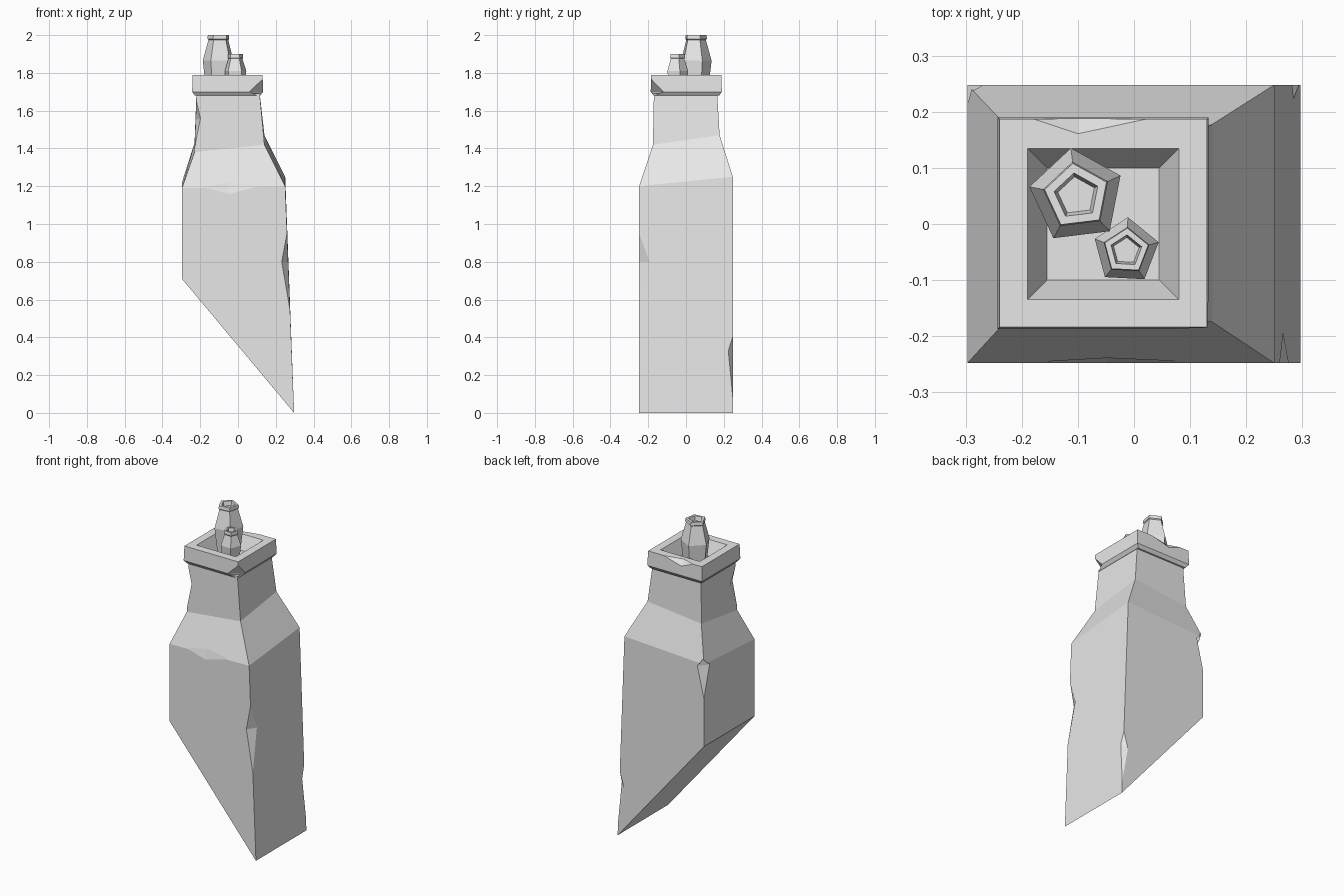
import bpy, bmesh
from math import cos, sin, radians
from mathutils import Vector

cube = bpy.data.objects.get("Cube")
if cube:
    bpy.data.objects.remove(cube, do_unlink=True)

stone = bpy.data.materials.new("stone grey")
stone.use_nodes = True
stone.diffuse_color = (0.8, 0.8, 0.8, 1)
stone.node_tree.nodes["Principled BSDF"].inputs["Base Color"].default_value = (0.8, 0.8, 0.8, 1)


def finish(name, bm):
    """Turn a bmesh into a flat-shaded object."""
    bmesh.ops.recalc_face_normals(bm, faces=bm.faces)
    mesh = bpy.data.meshes.new(name)
    bm.to_mesh(mesh)
    bm.free()
    mesh.materials.append(stone)
    obj = bpy.data.objects.new(name, mesh)
    bpy.context.collection.objects.link(obj)
    return obj


def loft(name, rings):
    """Skin a stack of equal-length rings and close both ends."""
    bm = bmesh.new()
    loops = [[bm.verts.new(p) for p in ring] for ring in rings]
    for low, high in zip(loops, loops[1:]):
        n = len(low)
        for i in range(n):
            j = (i + 1) % n
            bm.faces.new((low[i], low[j], high[j], high[i]))
    bm.faces.new(loops[0][::-1])
    bm.faces.new(loops[-1])
    return finish(name, bm)


def rect(x0, x1, y0, y1, heights):
    """Four corners: front -x, front +x, back +x, back -x."""
    corners = ((x0, y0), (x1, y0), (x1, y1), (x0, y1))
    return [(x, y, z) for (x, y), z in zip(corners, heights)]


def chip(obj, *points):
    """Knock a sharp-edged flake off an object."""
    bm = bmesh.new()
    for p in points:
        bm.verts.new(p)
    bmesh.ops.convex_hull(bm, input=bm.verts)
    cutter = finish("chip_cutter", bm)
    cutter.hide_render = True
    mod = obj.modifiers.new("chip", "BOOLEAN")
    mod.operation = "DIFFERENCE"
    mod.solver = "EXACT"
    mod.object = cutter
    bpy.context.view_layer.objects.active = obj
    bpy.ops.object.modifier_apply(modifier=mod.name)
    bpy.data.objects.remove(cutter, do_unlink=True)


def pot(name, x, y, radius, base, top, phase):
    """Five-sided chimney pot with a lip and a sunken mouth."""
    lip = 0.68 * radius
    profile = ((0.78 * radius, base), (radius, base + 0.55 * (top - base)),
               (lip * 0.95, top - 0.025), (lip * 1.05, top - 0.02),
               (lip, top), (0.48 * radius, top), (0.4 * radius, top - 0.025))
    angles = [radians(phase + 72 * i) for i in range(5)]
    return loft(name, [[(x + r * cos(a), y + r * sin(a), z) for a in angles]
                       for r, z in profile])


# Main stack: slanted foot, shoulder and neck
stack = loft("chimney_stack", [
    rect(-0.297, 0.297, -0.248, 0.248, (0.71, 0, 0, 0.71)),
    rect(-0.297, 0.25, -0.248, 0.248, (1.19, 1.2, 1.25, 1.22)),
    rect(-0.23, 0.14, -0.175, 0.178, (1.38, 1.42, 1.47, 1.43)),
    rect(-0.22, 0.115, -0.17, 0.165, (1.69,) * 4)])

# Weathered edges of the stack
chip(stack, (0.26, -0.25, 0.96), (0.285, -0.25, 0.48), (0.275, -0.18, 0.8),
     (0.23, -0.25, 0.8), (0.34, -0.3, 0.8))
chip(stack, (0.287, 0.25, 0.43), (0.298, 0.25, 0.04), (0.287, 0.222, 0.33),
     (0.25, 0.25, 0.3), (0.34, 0.3, 0.3))
chip(stack, (-0.299, 0.19, 1.2), (-0.25, 0.25, 1.2), (-0.272, 0.225, 1.255),
     (-0.298, 0.249, 1.0), (-0.34, 0.3, 1.22))
chip(stack, (-0.2, -0.25, 1.192), (0.14, -0.25, 1.2), (-0.05, -0.25, 1.15),
     (-0.05, -0.232, 1.225), (-0.03, -0.3, 1.2))
chip(stack, (-0.222, -0.172, 1.66), (-0.23, -0.175, 1.4), (-0.198, -0.174, 1.56),
     (-0.228, -0.1, 1.55), (-0.28, -0.23, 1.55))

# Cap: flared slab with a hollow tray
cap = loft("chimney_cap", [
    rect(-0.228, 0.118, -0.172, 0.176, (1.68,) * 4),
    rect(-0.243, 0.133, -0.187, 0.19, (1.7,) * 4),
    rect(-0.24, 0.13, -0.184, 0.187, (1.79,) * 4),
    rect(-0.19, 0.08, -0.135, 0.135, (1.79,) * 4),
    rect(-0.155, 0.045, -0.1, 0.1, (1.705,) * 4)])
chip(cap, (-0.19, 0.19, 1.791), (0.04, 0.19, 1.791), (-0.1, 0.16, 1.791),
     (-0.1, 0.19, 1.755), (-0.08, 0.25, 1.83))
chip(cap, (0.06, -0.187, 1.7), (0.132, -0.186, 1.77), (0.133, -0.12, 1.7),
     (0.09, -0.15, 1.675), (0.18, -0.24, 1.68))

# Two pots standing in the tray
pot("large_pot", -0.102, 0.05, 0.086, 1.7, 2.0, 97)
pot("small_pot", -0.014, -0.048, 0.06, 1.7, 1.9, 87)
